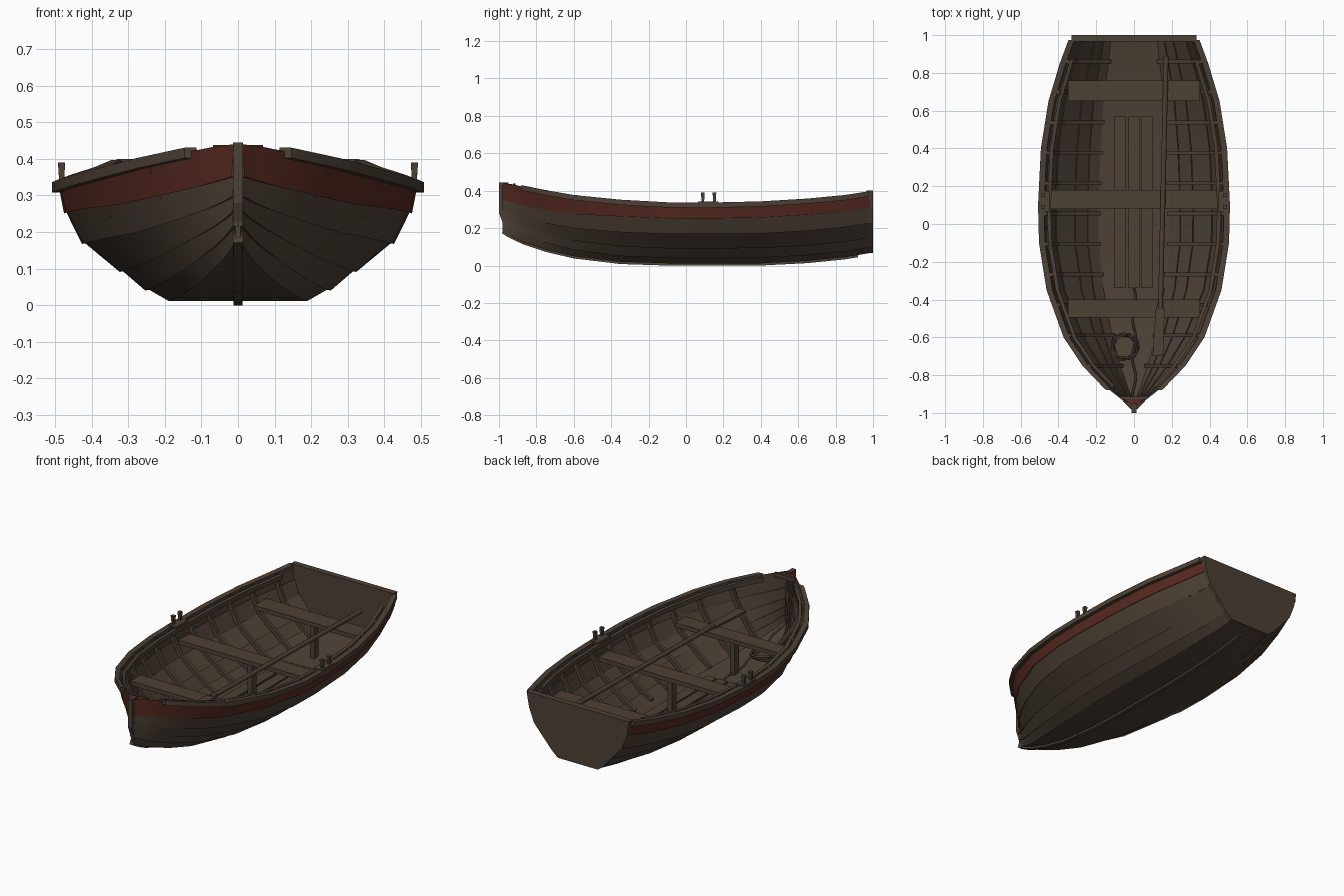
import bpy, bmesh, math
from mathutils import Vector

if "Cube" in bpy.data.objects:
    bpy.data.objects.remove(bpy.data.objects["Cube"], do_unlink=True)


def material(name, rgb):
    m = bpy.data.materials.new(name)
    m.use_nodes = True
    m.diffuse_color = (*rgb, 1)
    node = next(n for n in m.node_tree.nodes if n.type == "BSDF_PRINCIPLED")
    node.inputs["Base Color"].default_value = (*rgb, 1)
    node.inputs["Roughness"].default_value = 0.9
    return m


WOOD = material("weathered wood", (0.073, 0.052, 0.036))
RED = material("faded red paint", (0.095, 0.022, 0.015))
ROPE = material("dark rope", (0.055, 0.042, 0.03))

# Hull stations: y, half beam, sheer height, bottom height, half floor width
STATIONS = [
    (-0.98, 0.012, 0.44, 0.18, 0.006), (-0.93, 0.065, 0.433, 0.153, 0.02),
    (-0.87, 0.14, 0.418, 0.125, 0.04), (-0.75, 0.255, 0.393, 0.085, 0.08),
    (-0.6, 0.355, 0.367, 0.05, 0.12), (-0.35, 0.445, 0.342, 0.02, 0.165),
    (-0.1, 0.485, 0.328, 0.012, 0.19), (0.1, 0.49, 0.326, 0.012, 0.19),
    (0.4, 0.475, 0.333, 0.012, 0.18), (0.65, 0.435, 0.348, 0.025, 0.165),
    (0.85, 0.375, 0.367, 0.045, 0.14), (0.985, 0.325, 0.388, 0.067, 0.125)]
ROWS = [s[0] for s in STATIONS]
# Strake edges as (out, up) fractions amidships and at the bow
MID = [(0, 0), (0.2, 0.11), (0.43, 0.27), (0.77, 0.51), (0.93, 0.77), (1, 1)]
BOW = [(0, 0), (0.15, 0.14), (0.32, 0.29), (0.52, 0.45), (0.76, 0.66), (1, 1)]


def station(y):
    for a, b in zip(STATIONS, STATIONS[1:]):
        if y <= b[0]:
            break
    t = (y - a[0]) / (b[0] - a[0])
    return [p + (q - p) * t for p, q in zip(a, b)][1:]


def section(y):
    w, top, low, floor = station(y)
    t = min(1, max(0, (-y - 0.3) / 0.65))
    pts = []
    for m, b in zip(MID, BOW):
        fx, fz = (p + (q - p) * t for p, q in zip(m, b))
        pts.append(Vector((floor + (w - floor) * fx, low + (top - low) * fz)))
    return pts


def offset(y, k, d):
    """Strake edge k, moved outward by d."""
    p = section(y)
    t = (p[min(k + 1, 5)] - p[max(k - 1, 0)]).normalized()
    q = p[k] + Vector((t.y, -t.x)) * d
    return max(q.x, 0), q.y


def rows_between(start, end):
    return [start] + [y for y in ROWS if start < y < end] + [end]


def finish(bm, name, mats, smooth=False):
    bmesh.ops.recalc_face_normals(bm, faces=bm.faces)
    mesh = bpy.data.meshes.new(name)
    bm.to_mesh(mesh)
    bm.free()
    ob = bpy.data.objects.new(name, mesh)
    bpy.context.collection.objects.link(ob)
    for m in mats:
        mesh.materials.append(m)
    if smooth:
        bpy.ops.object.select_all(action="DESELECT")
        ob.select_set(True)
        bpy.context.view_layer.objects.active = ob
        bpy.ops.object.shade_smooth_by_angle(angle=math.radians(30))
    return ob


def sweep(name, loops, mats=(WOOD,), mirror=True, smooth=True):
    """Skin closed loops of 3D points; the first side takes material 0."""
    bm = bmesh.new()
    for side in (1, -1) if mirror else (1,):
        rings = [[bm.verts.new((x * side, y, z)) for x, y, z in lp] for lp in loops]
        n = len(rings[0])
        for a, b in zip(rings, rings[1:]):
            for k in range(n):
                f = bm.faces.new((a[k], b[k], b[(k + 1) % n], a[(k + 1) % n]))
                f.material_index = 0 if k == 0 else len(mats) - 1
        for ring in (rings[0], rings[-1]):
            bm.faces.new(ring).material_index = len(mats) - 1
    return finish(bm, name, mats, smooth)


def rail(name, ys, inner, outer, low, high):
    """Rectangular rail following the sheer line."""
    loops = []
    for y in ys:
        w, top = station(y)[:2]
        loops.append([(w + outer, y, top + low), (w + outer, y, top + high),
                      (w + inner, y, top + high), (w + inner, y, top + low)])
    return sweep(name, loops)


def box(name, x, y, z, mat=WOOD, mirror=False):
    loops = [[(x[0], v, z[0]), (x[1], v, z[0]), (x[1], v, z[1]), (x[0], v, z[1])] for v in y]
    return sweep(name, loops, (mat,), mirror, False)


# Hull bottom and overlapping strakes, the top one painted outside
T = 0.012
loops = []
for y in ROWS:
    w, top, low, floor = station(y)
    loops.append([(0, y, low), (floor, y, low), (floor, y, low + T), (0, y, low + T)])
sweep("hull_bottom", loops)
for k in range(5):
    loops = []
    for y in ROWS:
        lap = 0.007 if k else 0
        pts = [offset(y, k, lap), offset(y, k + 1, 0),
               offset(y, k + 1, -T), offset(y, k, lap - T)]
        loops.append([(x, y, z) for x, z in pts])
    sweep(f"strake_{k + 1}", loops, (RED, WOOD) if k == 4 else (WOOD,))

# Transom
half = [(p.x + 0.005, p.y) for p in section(0.985)]
half[-1] = (0.332, 0.4)
outline = half + [(-x, z) for x, z in reversed(half)]
sweep("transom", [[(x, y, z) for x, z in outline] for y in (0.965, 1.0)], mirror=False, smooth=False)

# Stem and keel
stem = [(-1, 0.445), (-1, 0.28), (-0.97, 0.205), (-0.985, 0.172), (-0.93, 0.145), (-0.95, 0.445)]
sweep("stem", [[(x, y, z) for y, z in stem] for x in (-0.013, 0.013)], mirror=False, smooth=False)
loops = []
for y in rows_between(-0.97, 0.92):
    low = station(y)[2]
    loops.append([(-0.012, y, low - T), (0.012, y, low - T), (0.012, y, low + 0.003), (-0.012, y, low + 0.003)])
sweep("keel", loops, mirror=False)

# Gunwale outside, inwale inside
rail("gunwale", rows_between(-0.88, 0.975), -0.014, 0.018, -0.018, 0.01)
rail("inwale", rows_between(-0.86, 0.87), -0.05, -0.03, -0.022, 0.004)

# Breasthook
bow = [(-0.055, -0.925), (0.055, -0.925), (0.008, -0.975), (-0.008, -0.975)]
sweep("breasthook", [[(x, y, z) for x, y in bow] for z in (0.424, 0.434)], (RED,), False, False)
box("breasthook_bar", (-0.068, 0.068), (-0.926, -0.912), (0.415, 0.438))

# Ribs following the inside of the planking
for i in range(11):
    y = 0.86 - 0.161 * i
    loops = []
    for k in range(6):
        (xo, zo), (xi, zi) = offset(y, k, -0.006), offset(y, k, -0.03)
        loops.append([(xo, y - 0.01, zo), (xo, y + 0.01, zo), (xi, y + 0.01, zi), (xi, y - 0.01, zi)])
    sweep(f"rib_{i + 1}", loops, smooth=False)

# Thwarts on centre posts
for name, w, y0, y1, z in (("stern", 0.35, 0.65, 0.76, 0.27),
                           ("middle", 0.44, 0.08, 0.18, 0.26),
                           ("bow", 0.35, -0.495, -0.4, 0.265)):
    box(name + "_thwart", (-w, w), (y0, y1), (z - 0.025, z))
    mid = (y0 + y1) / 2
    box(name + "_thwart_post", (-0.015, 0.015), (mid - 0.02, mid + 0.02), (station(mid)[2], z - 0.02))

# Floor boards on cross bearers
for i, x in enumerate((-0.105, -0.03, 0.04)):
    box(f"floor_board_{i + 1}", (x, x + 0.06), (-0.34, 0.57), (0.036, 0.046))
for i, y in enumerate((-0.3, 0.1, 0.5)):
    box(f"floor_bearer_{i + 1}", (-0.1, 0.095), (y, y + 0.04), (0.02, 0.036))

# Thole pins on pads
box("thole_pad", (0.445, 0.5), (0.065, 0.175), (0.322, 0.341), mirror=True)
for name, y in (("front", 0.09), ("rear", 0.152)):
    loops = [[(0.482 + a * r, y + b * r, z) for a, b in ((1, 1), (-1, 1), (-1, -1), (1, -1))]
             for r, z in ((0.006, 0.33), (0.01, 0.39))]
    sweep(name + "_thole_pins", loops, smooth=False)


def cord(name, pts, radius, mat, closed=False, sides=1):
    cu = bpy.data.curves.new(name, "CURVE")
    cu.dimensions = "3D"
    cu.bevel_depth, cu.bevel_resolution, cu.use_fill_caps = radius, sides, True
    sp = cu.splines.new("POLY")
    sp.points.add(len(pts) - 1)
    for p, co in zip(sp.points, pts):
        p.co = (*co, 1)
    sp.use_cyclic_u = closed
    cu.materials.append(mat)
    bpy.context.collection.objects.link(bpy.data.objects.new(name, cu))


# Oar lying over the thwarts
cord("oar_shaft", [(0.17, 0.89, 0.283), (0.14, -0.45, 0.283)], 0.013, WOOD, sides=2)
blade = [(0.143, -0.4, 0.012), (0.138, -0.46, 0.024), (0.126, -0.7, 0.028)]
sweep("oar_blade", [[(x - r, y, 0.277), (x + r, y, 0.277), (x + r, y, 0.289), (x - r, y, 0.289)]
                    for x, y, r in blade], mirror=False, smooth=False)

# Mooring rope: coil and loose end along the floor
coil = []
for i in range(40):
    a = i * math.tau / 16
    r = 0.066 + 0.008 * math.sin(i * 1.3)
    coil.append((-0.05 + r * math.cos(a), -0.65 + r * math.sin(a), 0.082 + 0.0006 * i))
cord("rope_coil", coil, 0.006, ROPE)
line = []
for i in range(20):
    y = -0.34 - 0.03 * i
    line.append((0.009 * math.sin(i * 0.9), y, station(y)[2] + 0.02))
cord("rope_line", line + [(0, -0.94, 0.3), (0, -0.945, 0.42)], 0.006, ROPE)
